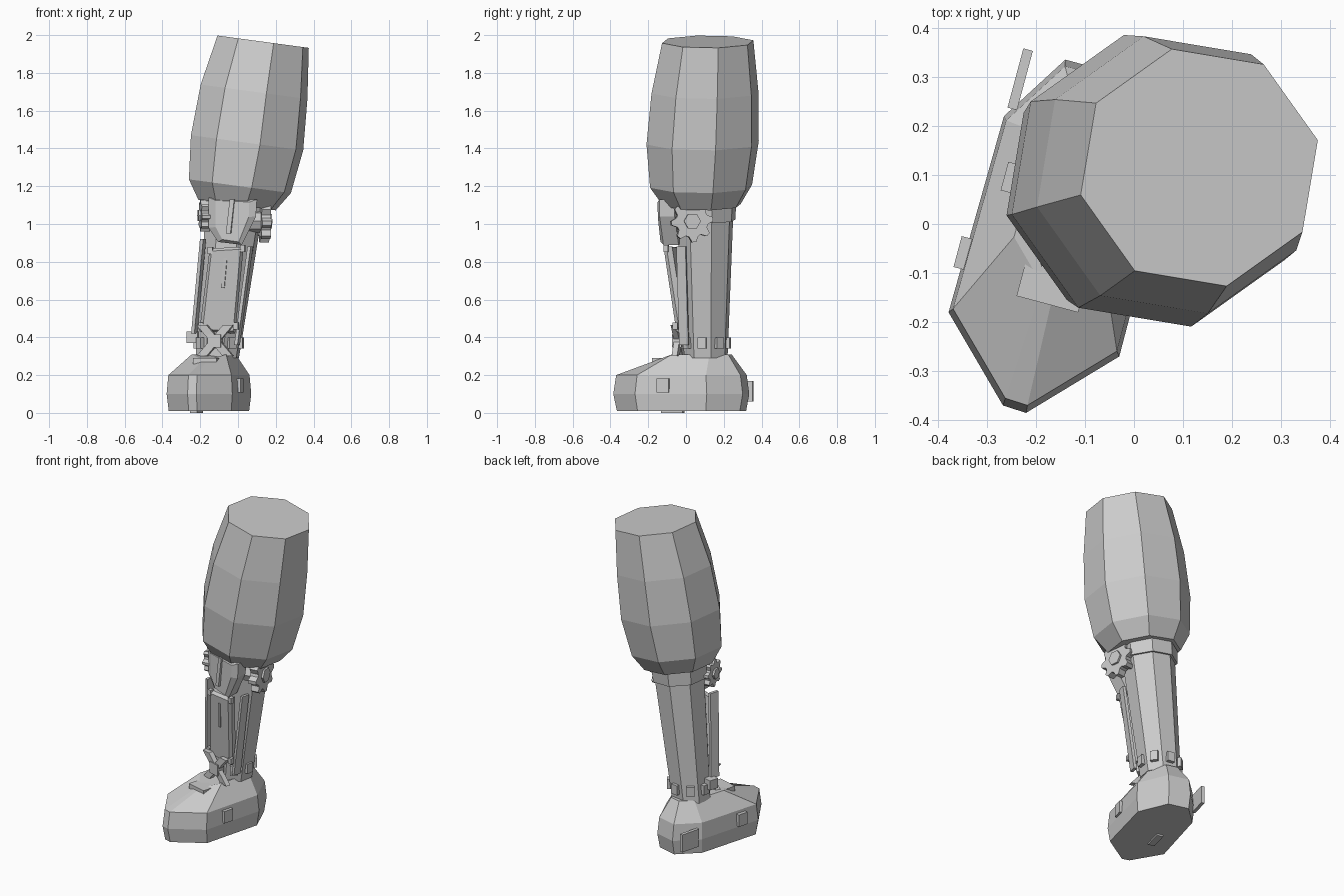
import bpy, bmesh
from math import sin, cos, radians, pi
from mathutils import Vector, Matrix

if "Cube" in bpy.data.objects:
    bpy.data.objects.remove(bpy.data.objects["Cube"])

YAW = radians(-15)          # the foot and shin armour are turned outward


def loft(name, rings):
    """Skin equal-length rings of points and cap both ends."""
    bm = bmesh.new()
    vs = [[bm.verts.new(p) for p in r] for r in rings]
    n = len(vs[0])
    for a, b in zip(vs, vs[1:]):
        for i in range(n):
            j = (i + 1) % n
            bm.faces.new((a[i], a[j], b[j], b[i]))
    bm.faces.new(vs[0][::-1])
    bm.faces.new(vs[-1])
    bmesh.ops.recalc_face_normals(bm, faces=bm.faces)
    me = bpy.data.meshes.new(name)
    bm.to_mesh(me)
    bm.free()
    ob = bpy.data.objects.new(name, me)
    bpy.context.collection.objects.link(ob)
    return ob


def octagon(x, y, z, r, tilt=0.0):
    ring = []
    for k in range(8):
        a = radians(13 + 45 * k)
        dx = r * cos(a)
        ring.append((x + dx, y + r * sin(a), z - tilt * dx))
    return ring


def box(name, loc, size, yaw=YAW):
    sx, sy, sz = (s / 2 for s in size)
    base = [(-sx, -sy), (sx, -sy), (sx, sy), (-sx, sy)]
    ob = loft(name, [[(x, y, z) for x, y in base] for z in (-sz, sz)])
    ob.matrix_world = Matrix.Translation(loc) @ Matrix.Rotation(yaw, 4, 'Z')
    return ob


def bar(name, a, b, w, d):
    """Flat bar from a to b, width along the turned x axis."""
    u = Vector((cos(YAW), sin(YAW), 0)) * w / 2
    v = Vector((-sin(YAW), cos(YAW), 0)) * d / 2
    return loft(name, [[Vector(p) + s * u + t * v for s, t in
                        ((-1, -1), (1, -1), (1, 1), (-1, 1))] for p in (a, b)])


def plate(name, pts, y_at, depth, inset=0.85):
    """Bevelled front plate drawn in x/z, with its face at y_at(z)."""
    cx = sum(p[0] for p in pts) / len(pts)
    cz = sum(p[1] for p in pts) / len(pts)

    def ring(s, dy):
        out = []
        for x, z in pts:
            px, pz = cx + (x - cx) * s, cz + (z - cz) * (1 - (1 - s) * 0.4)
            out.append((px, y_at(pz) - 0.27 * (px - cx) + dy, pz))
        return out
    return loft(name, [ring(1, depth), ring(1, 0.02), ring(inset, 0)])


def disc(name, centre, radii, x0, x1, yaw):
    """Extruded outline on a sideways axis, one radius per step."""
    n = len(radii)
    ring = [(r * cos(2 * pi * i / n), r * sin(2 * pi * i / n)) for i, r in enumerate(radii)]
    ob = loft(name, [[(x, a, b) for a, b in ring] for x in (x0, x1)])
    ob.matrix_world = Matrix.Translation(centre) @ Matrix.Rotation(yaw, 4, 'Z')


# Thigh: eight-sided barrel leaning outward
loft("thigh", [octagon(*r, tilt=0.135) for r in (
    (-0.005, 0.085, 1.10, 0.21), (0.01, 0.08, 1.20, 0.277), (0.048, 0.088, 1.43, 0.305),
    (0.085, 0.10, 1.70, 0.29), (0.133, 0.115, 1.965, 0.248))])

# Shin tube, knee collar and ankle ring
loft("shin", [octagon(-0.11, 0.105, 0.29, 0.118), octagon(-0.012, 0.1, 1.14, 0.158)])
loft("knee_collar", [octagon(-0.027, 0.1, 1.02, 0.165, 0.1),
                     octagon(-0.02, 0.1, 1.10, 0.17, 0.1)])

# Small clasps round the ankle
for k in range(8):
    a = radians(35.5 + 45 * k)
    box("ankle_clasp", (-0.103 + 0.117 * cos(a), 0.105 + 0.117 * sin(a), 0.37),
        (0.03, 0.045, 0.06), a)

# Knee gears with hex hubs
teeth = [0.112 if i % 4 < 2 else 0.085 for i in range(32)]
for side, centre in ((1, (0.14, 0.03, 1.015)), (-1, (-0.175, 0.0, 1.045))):
    s = 1.0 if side > 0 else 0.75
    disc("knee_gear", centre, [t * s for t in teeth], -0.025, 0.025, radians(7))
    disc("gear_hub", centre, [0.045 * s] * 6, -0.01 * side, 0.037 * side, radians(7))
    disc("gear_axle", centre, [0.06 * s] * 8, -0.09 * side, 0, radians(7))

# Knee and shin armour
plate("knee_plate", [(-0.155, 1.14), (0.10, 1.13), (0.095, 1.04), (0.02, 0.89),
                     (-0.105, 0.905), (-0.155, 0.98)], lambda z: -0.125, 0.10, 0.7)
plate("shin_plate", [(-0.15, 0.87), (0.03, 0.88), (-0.015, 0.42), (-0.205, 0.43)],
      lambda z: -0.035 - 0.128 * (z - 0.43), 0.05)
bar("knee_ridge", (-0.05, -0.128, 0.95), (-0.03, -0.128, 1.13), 0.025, 0.016)
bar("shin_ridge", (-0.08, -0.066, 0.66), (-0.065, -0.087, 0.82), 0.018, 0.016)
for x, y, z in ((-0.145, -0.065, 0.86), (0.025, -0.105, 0.87),
                (-0.195, -0.005, 0.46), (-0.01, -0.055, 0.46)):
    box("shin_plate_stud", (x, y, z), (0.025, 0.025, 0.035))

# Outer side strut with its foot bracket
bar("side_strut", (-0.232, 0.05, 0.42), (-0.185, -0.01, 0.92), 0.018, 0.06)
box("strut_bracket", (-0.235, 0.09, 0.40), (0.06, 0.06, 0.06))
bar("inner_strut", (-0.005, -0.01, 0.36), (0.065, -0.025, 0.88), 0.018, 0.05)

# Crossed ankle plate
for s in (1, -1):
    bar("ankle_cross", (-0.12 - 0.07 * s, -0.04 + 0.015 * s, 0.30),
        (-0.12 + 0.07 * s, -0.045 - 0.015 * s, 0.465), 0.055, 0.03)
box("ankle_cross_hub", (-0.12, -0.04, 0.38), (0.07, 0.05, 0.07))

# Foot: chunky shoe lofted from one outline
outline = [(-0.267, -0.37), (-0.22, -0.385), (-0.03, -0.27), (0.07, 0.11),
           (-0.01, 0.30), (-0.14, 0.335), (-0.265, 0.22), (-0.378, -0.18)]


def sole(z, s, cx=-0.15, cy=0.0):
    return [(cx + (x - cx) * s, cy + (y - cy) * s, z) for x, y in outline]


top = sole(0.31, 0.52, -0.10, 0.14)
top = [(x, y, 0.28 if i < 2 else z) for i, (x, y, z) in enumerate(top)]
loft("foot", [sole(0.01, 0.95), sole(0.10, 1), sole(0.20, 0.96), top])

# Foot fittings
box("foot_tongue", (-0.165, -0.12, 0.275), (0.13, 0.09, 0.03))
box("foot_side_block", (0.007, -0.12, 0.145), (0.03, 0.065, 0.075))
box("foot_side_block", (-0.345, -0.06, 0.145), (0.03, 0.065, 0.075))
box("heel_plate", (-0.232, 0.295, 0.115), (0.02, 0.125, 0.11))
box("sole_plate", (-0.22, -0.07, 0.01), (0.04, 0.12, 0.02), radians(-15))
